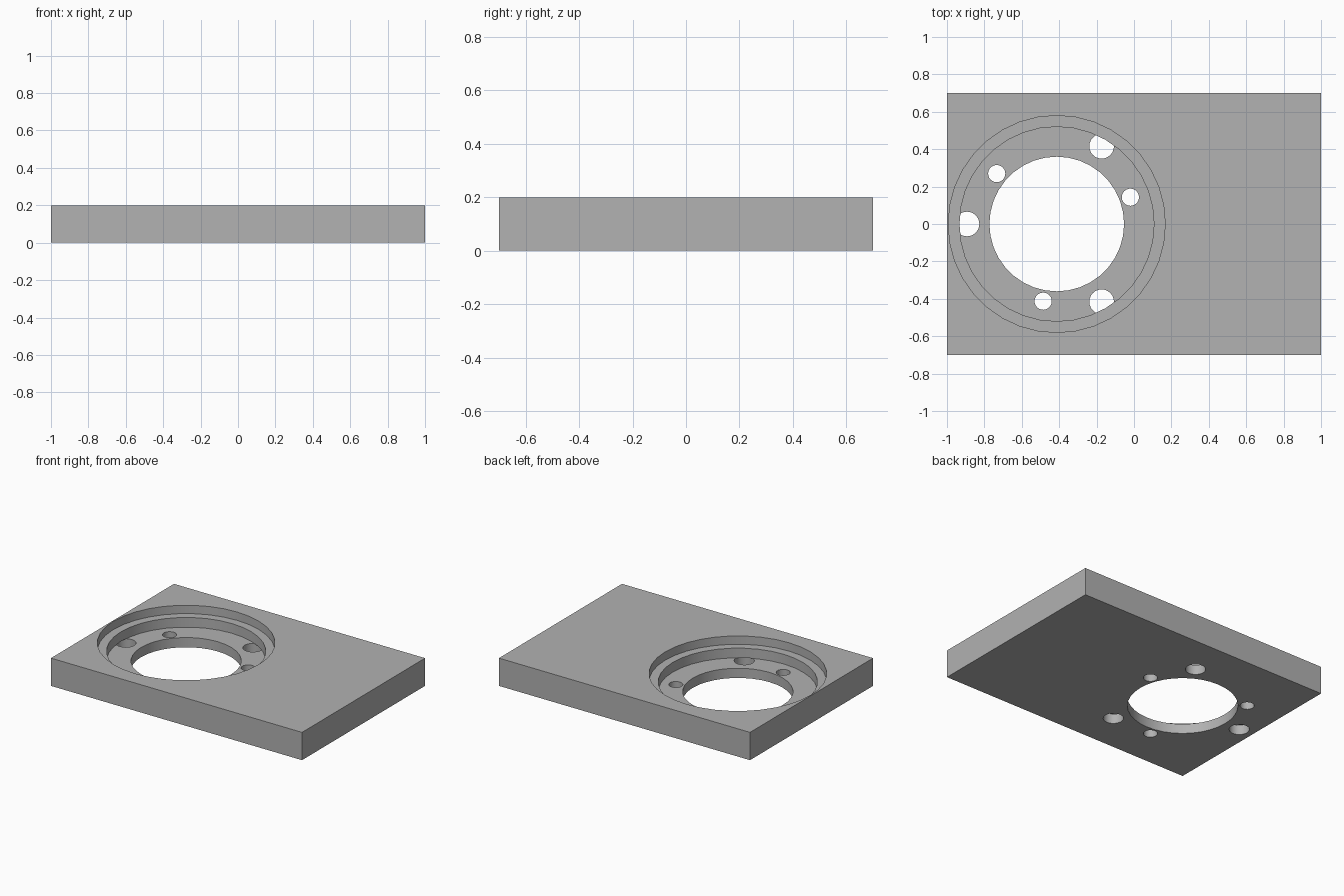
import bpy
from math import cos, sin, radians

cube = bpy.data.objects.get("Cube")
if cube:
    bpy.data.objects.remove(cube, do_unlink=True)

WIDTH, DEPTH, HEIGHT = 2.0, 1.4, 0.2
BORE_X = -0.413          # axis of the stepped bore
FLOOR_Z, LEDGE_Z = 0.07, 0.14

grey = bpy.data.materials.new("plain_grey")
grey.use_nodes = True
color = (0.445, 0.445, 0.445, 1)
grey.diffuse_color = color
grey.node_tree.nodes["Principled BSDF"].inputs["Base Color"].default_value = color

# Rectangular plate
bpy.ops.mesh.primitive_cube_add(size=1, location=(0, 0, HEIGHT / 2))
plate = bpy.context.object
plate.name = "bored_plate"
plate.scale = (WIDTH, DEPTH, HEIGHT)
bpy.ops.object.transform_apply(location=True, rotation=False, scale=True)
plate.data.materials.append(grey)


def cut(name, x, y, radius, bottom, top, sides):
    """Cut a vertical cylinder out of the plate."""
    bpy.ops.mesh.primitive_cylinder_add(
        vertices=sides, radius=radius, depth=top - bottom,
        location=(x, y, (bottom + top) / 2))
    cutter = bpy.context.object
    cutter.name = name
    cutter.data.materials.append(grey)
    bpy.context.view_layer.objects.active = plate
    mod = plate.modifiers.new(name, "BOOLEAN")
    mod.operation = "DIFFERENCE"
    mod.solver = "EXACT"
    mod.object = cutter
    bpy.ops.object.modifier_apply(modifier=name)
    bpy.data.objects.remove(cutter, do_unlink=True)


# Stepped bore: shallow recess, deeper recess, through hole
cut("upper_recess", BORE_X, 0, 0.58, LEDGE_Z, HEIGHT + 0.1, 36)
cut("lower_recess", BORE_X, 0, 0.52, FLOOR_Z, HEIGHT + 0.1, 36)
cut("centre_hole", BORE_X, 0, 0.36, -0.1, HEIGHT + 0.1, 36)

# Two rings of three bolt holes through the recess floor
for label, ring, radius, start in (("large", 0.48, 0.066, 60),
                                   ("small", 0.419, 0.046, 20)):
    for i in range(3):
        a = radians(start + 120 * i)
        cut(f"{label}_bolt_hole_{i}", BORE_X + ring * cos(a), ring * sin(a),
            radius, -0.1, FLOOR_Z + 0.001, 24)

# Smooth bore walls with sharp rims
bpy.ops.object.select_all(action="DESELECT")
plate.select_set(True)
bpy.context.view_layer.objects.active = plate
bpy.ops.object.shade_smooth_by_angle(angle=radians(30))
